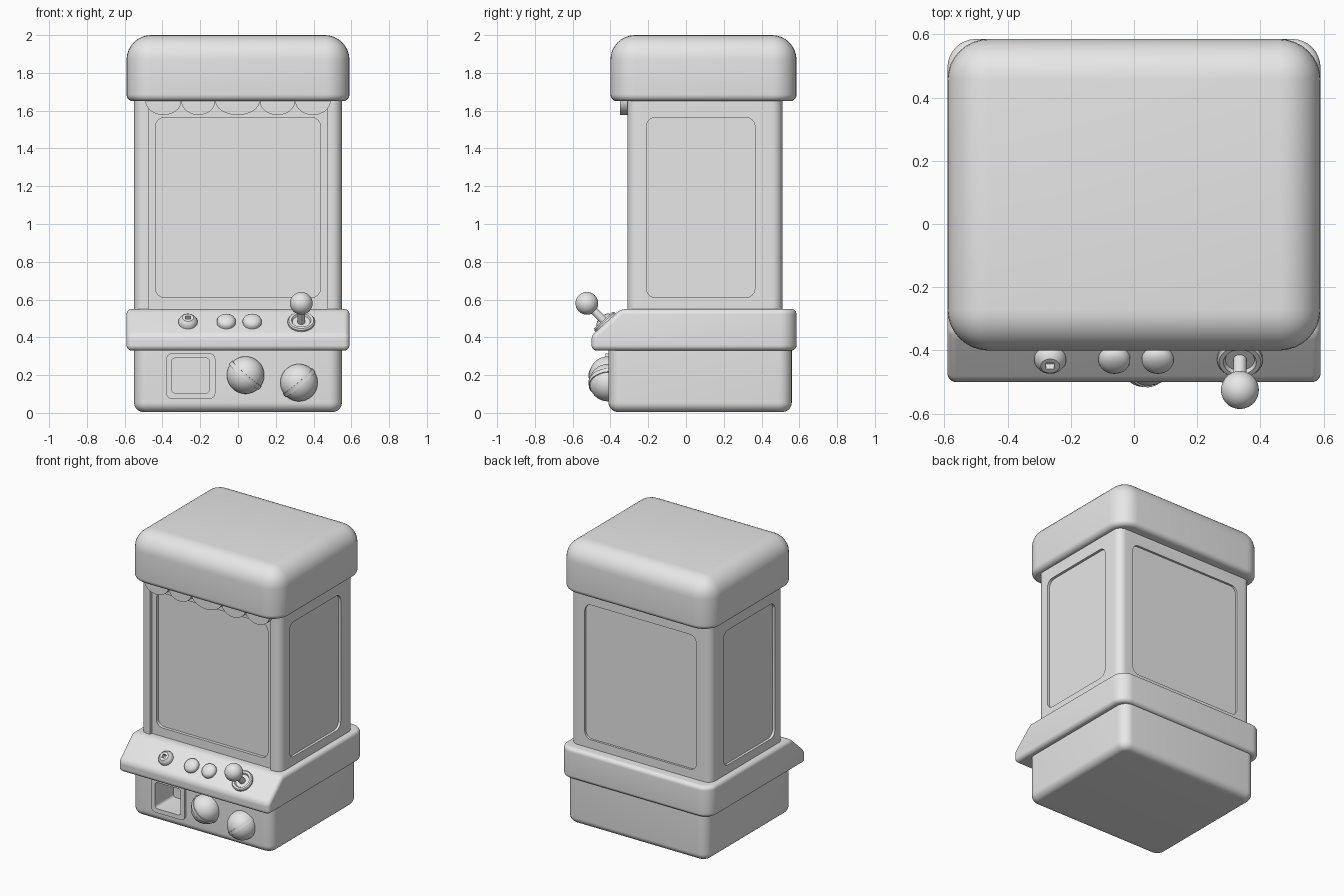
import bpy, bmesh, math
from mathutils import Vector

default = bpy.data.objects.get("Cube")
if default:
    bpy.data.objects.remove(default, do_unlink=True)

grey = bpy.data.materials.new("plain_grey")
grey.use_nodes = True
GREY = (0.8, 0.8, 0.8, 1)
grey.diffuse_color = GREY
grey.node_tree.nodes["Principled BSDF"].inputs["Base Color"].default_value = GREY


def finish(name, bm):
    bmesh.ops.recalc_face_normals(bm, faces=bm.faces)
    mesh = bpy.data.meshes.new(name)
    bm.to_mesh(mesh)
    bm.free()
    mesh.materials.append(grey)
    obj = bpy.data.objects.new(name, mesh)
    bpy.context.collection.objects.link(obj)
    return obj


def activate(obj):
    bpy.ops.object.select_all(action='DESELECT')
    obj.select_set(True)
    bpy.context.view_layer.objects.active = obj


def smooth(obj):
    activate(obj)
    bpy.ops.object.shade_smooth_by_angle(angle=math.radians(32))


def cut(obj, cutter, keep=False):
    """Subtract the cutter, then throw it away."""
    cutter.hide_render = True
    activate(obj)
    mod = obj.modifiers.new("cut", 'BOOLEAN')
    mod.operation, mod.solver, mod.object = 'DIFFERENCE', 'EXACT', cutter
    bpy.ops.object.modifier_apply(modifier=mod.name)
    if not keep:
        bpy.data.objects.remove(cutter, do_unlink=True)


def prism(name, points, axis, a, b, bevels=()):
    """Extrude a 2D profile along x or y; bevels are (edge test, radius) pairs."""
    bm = bmesh.new()
    place = {'x': lambda u, v: (a, u, v), 'y': lambda u, v: (u, a, v)}[axis]
    face = bm.faces.new([bm.verts.new(place(u, v)) for u, v in points])
    out = bmesh.ops.extrude_face_region(bm, geom=[face])
    moved = [g for g in out["geom"] if isinstance(g, bmesh.types.BMVert)]
    shift = Vector((b - a, 0, 0)) if axis == 'x' else Vector((0, b - a, 0))
    bmesh.ops.translate(bm, verts=moved, vec=shift)
    bmesh.ops.recalc_face_normals(bm, faces=bm.faces)
    for test, radius in bevels:
        edges = [e for e in bm.edges if test(e)]
        bmesh.ops.bevel(bm, geom=edges, offset=radius, segments=8,
                        profile=0.5, affect='EDGES')
    return finish(name, bm)


def rect(u0, u1, v0, v1, r=0):
    """Rectangle profile with rounded corners."""
    if not r:
        return [(u0, v0), (u1, v0), (u1, v1), (u0, v1)]
    pts = []
    corners = [(u1 - r, v1 - r), (u0 + r, v1 - r), (u0 + r, v0 + r), (u1 - r, v0 + r)]
    for i, (cu, cv) in enumerate(corners):
        for k in range(7):
            t = (i + k / 6) * math.pi / 2
            pts.append((cu + r * math.cos(t), cv + r * math.sin(t)))
    return pts


def lathe(name, profile, origin, axis, sides=40, turn=0.0):
    """Revolve (radius, height) points about an axis."""
    bm = bmesh.new()
    vs = [bm.verts.new((r * math.cos(turn), r * math.sin(turn), h)) for r, h in profile]
    es = [bm.edges.new(p) for p in zip(vs, vs[1:])]
    bmesh.ops.spin(bm, geom=vs + es, cent=(0, 0, 0), axis=(0, 0, 1),
                   angle=math.tau, steps=sides)
    bmesh.ops.remove_doubles(bm, verts=bm.verts, dist=1e-5)
    bm.transform(Vector(axis).to_track_quat('Z', 'Y').to_matrix().to_4x4())
    bmesh.ops.translate(bm, verts=bm.verts, vec=Vector(origin))
    return finish(name, bm)


def ball_profile(r, band=0.0):
    """Half circle, optionally with a raised belt round the middle."""
    pts = [(r * math.sin(t), -r * math.cos(t))
           for t in (math.pi * k / 24 for k in range(25))]
    pts[0], pts[-1] = (0, -r), (0, r)
    if band:
        belt = [(r - 0.001, -band), (r + 0.004, -band), (r + 0.004, band), (r - 0.001, band)]
        pts = ([p for p in pts if p[1] < -band - 0.001] + belt
               + [p for p in pts if p[1] > band + 0.001])
    return pts


# Edge tests
def upright(e):
    d = e.verts[0].co - e.verts[1].co
    return abs(d.x) + abs(d.y) < 1e-4


def at_height(z):
    return lambda e: all(abs(v.co.z - z) < 1e-4 for v in e.verts)


def sharp(e):
    return e.calc_face_angle(0) > 0.4


# Lower cabinet
base = prism("base", rect(-0.41, 0.56, 0.005, 0.35), 'x', -0.55, 0.55,
             [(upright, 0.07), (at_height(0.005), 0.05)])

# Prize chute with raised rim
rim = prism("chute_rim", rect(-0.38, -0.12, 0.075, 0.315, 0.03), 'y', -0.427, -0.40)
hole = prism("chute_cutter", rect(-0.352, -0.15, 0.105, 0.29, 0.02), 'y', -0.5, -0.22)
cut(base, hole, keep=True)
cut(rim, hole)

# Control console with sloped front
console = prism("console", [(-0.5, 0.33), (0.585, 0.33), (0.585, 0.55),
                            (-0.345, 0.55), (-0.5, 0.41)], 'x', -0.59, 0.59,
                [(lambda e: upright(e) and e.verts[0].co.y > 0, 0.09), (sharp, 0.028)])

# Glass cabinet with recessed front panel and four inset windows
body = prism("body", rect(-0.31, 0.51, 0.5, 1.7), 'x', -0.55, 0.55, [(upright, 0.055)])
cut(body, prism("panel_cutter", rect(-0.473, 0.473, 0.52, 1.69), 'y', -0.4, -0.29))
wide = rect(-0.437, 0.437, 0.61, 1.565, 0.05)
narrow = rect(-0.21, 0.365, 0.61, 1.565, 0.05)
cut(body, prism("front_window_cutter", wide, 'y', -0.4, -0.268))
cut(body, prism("back_window_cutter", wide, 'y', 0.495, 0.6))
for s in (-1, 1):
    cut(body, prism("side_window_cutter", narrow, 'x', s * 0.532, s * 0.65))

# Roof
roof = prism("roof", rect(-0.4, 0.585, 1.65, 2.0), 'x', -0.59, 0.59,
             [(lambda e: upright(e) or at_height(2.0)(e), 0.13), (at_height(1.65), 0.035)])

# Scalloped valance
stops = [-0.49, -0.3, -0.12, 0.115, 0.303, 0.49]
for x0, x1 in zip(stops, stops[1:]):
    mid, half = (x0 + x1) / 2, (x1 - x0) / 2
    curve = [(mid + half * math.cos(t), 1.652 - 0.075 * math.sin(t))
             for t in (math.pi * k / 16 for k in range(17))]
    smooth(prism("valance_scallop", curve + [(x0, 1.68), (x1, 1.68)], 'y', -0.35, -0.28))

# Buttons on the slope
normal = Vector((0, -0.14, 0.155)).normalized()


def on_slope(x, y=-0.425):
    return Vector((x, y, 0.41 + (y + 0.5) * 0.14 / 0.155))


dome = [(0, -0.02), (0.05, -0.02), (0.05, 0.012), (0.046, 0.022),
        (0.036, 0.031), (0.02, 0.037), (0, 0.039)]
for x in (-0.062, 0.075):
    smooth(lathe("button", dome, on_slope(x), normal))
slot_knob = lathe("slot_knob", [(0, -0.02), (0.05, -0.02), (0.05, 0.012), (0.042, 0.026),
                                (0.03, 0.036), (0, 0.036)], on_slope(-0.265), normal)
cut(slot_knob, lathe("slot_cutter", [(0, 0.012), (0.018, 0.012), (0.018, 0.06), (0, 0.06)],
                     on_slope(-0.265), normal, sides=4, turn=math.pi / 4))

# Joystick
foot = on_slope(0.335)
tip = Vector((0.335, -0.525, 0.58))
collar = lathe("joystick_collar", [(0.072, -0.02), (0.072, 0.01), (0.066, 0.018), (0.052, 0.018),
                                   (0.046, 0.006), (0, 0.006)], foot, normal)
stick = lathe("joystick_stick", [(0.021, -0.01), (0.021, (tip - foot).length)], foot, tip - foot)
knob = lathe("joystick_ball", ball_profile(0.06), tip, tip - foot)

# Prize capsules
for x, z, lean in ((0.04, 0.2, 0.65), (0.323, 0.16, -0.65)):
    smooth(lathe("prize_capsule", ball_profile(0.099, 0.012), (x, -0.413, z), (lean, -0.08, 0.75)))

for part in (base, rim, console, body, roof, slot_knob, collar, stick, knob):
    smooth(part)
